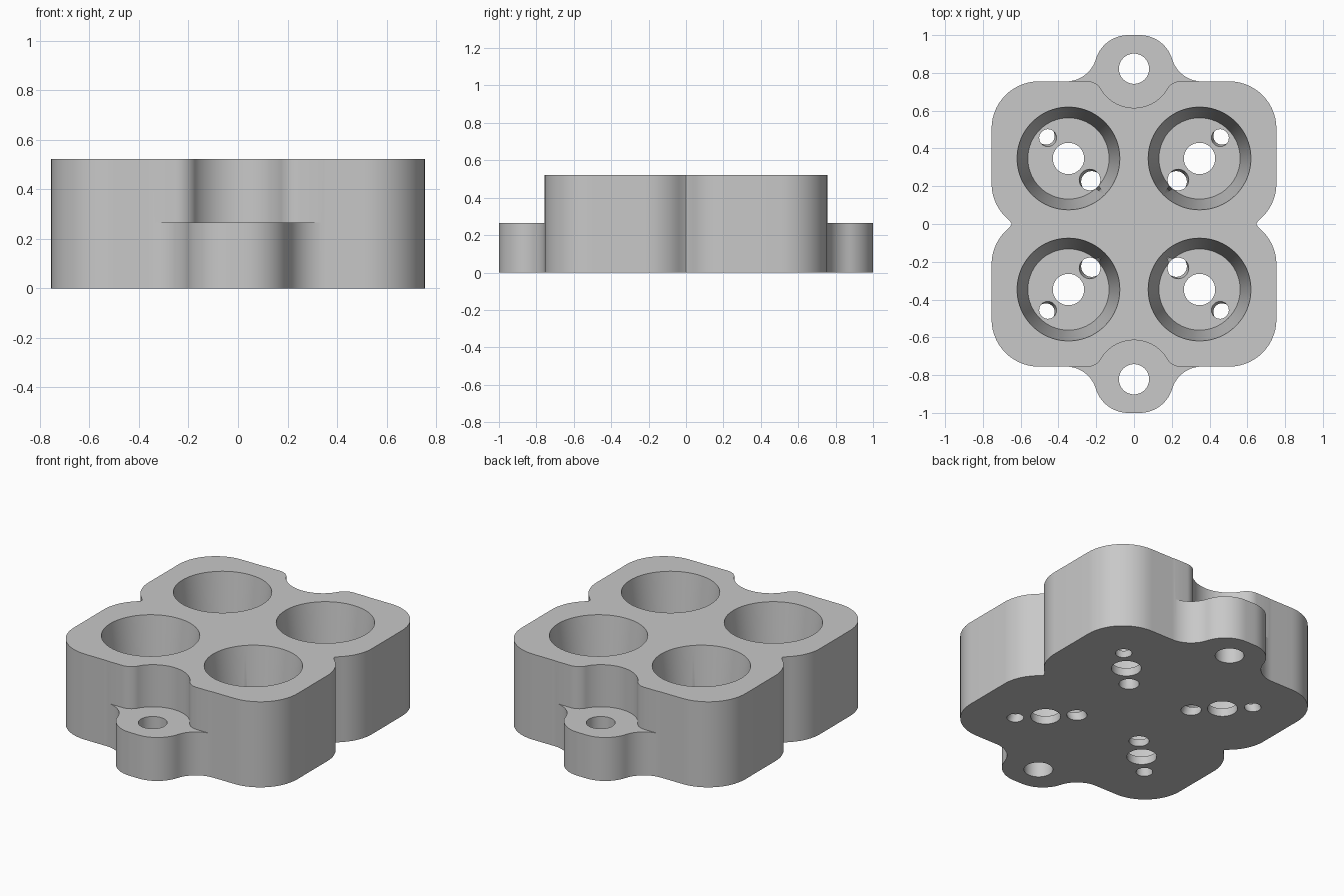
import bpy, bmesh, math
from mathutils import Vector

HEIGHT, LUG_TOP, FLOOR = 0.522, 0.265, 0.05
WELL = 0.347          # well centre offset in x and y
SIGNS = (-1, 1)

cube = bpy.data.objects.get("Cube")
if cube:
    bpy.data.objects.remove(cube, do_unlink=True)

grey = bpy.data.materials.new("light grey")
grey.use_nodes = True
grey.diffuse_color = (0.58, 0.58, 0.58, 1)
grey.node_tree.nodes["Principled BSDF"].inputs["Base Color"].default_value = grey.diffuse_color


def arc(cx, cy, r, start, end, steps=14):
    angles = [math.radians(start + (end - start) * i / steps) for i in range(steps + 1)]
    return [(cx + r * math.cos(a), cy + r * math.sin(a)) for a in angles]


def add_object(name, bm):
    bmesh.ops.recalc_face_normals(bm, faces=bm.faces)
    mesh = bpy.data.meshes.new(name)
    bm.to_mesh(mesh)
    bm.free()
    mesh.materials.append(grey)
    obj = bpy.data.objects.new(name, mesh)
    bpy.context.collection.objects.link(obj)
    return obj


def prism(name, points, z0, z1):
    bm = bmesh.new()
    face = bm.faces.new([bm.verts.new((x, y, z0)) for x, y in points])
    top = bmesh.ops.extrude_face_region(bm, geom=[face])["geom"]
    verts = [v for v in top if isinstance(v, bmesh.types.BMVert)]
    bmesh.ops.translate(bm, verts=verts, vec=(0, 0, z1 - z0))
    return add_object(name, bm)


def round_cutter(name, bottom, top, r0, r1, segments):
    """Round cutter between two centres; it may taper or lean."""
    bm = bmesh.new()
    rings = []
    for centre, r in ((bottom, r0), (top, r1)):
        rings.append([bm.verts.new(Vector(centre) + Vector((x, y, 0)))
                      for x, y in arc(0, 0, r, 0, 360, segments)[:-1]])
    low, high = rings
    bm.faces.new(low)
    bm.faces.new(high)
    for i in range(segments):
        j = (i + 1) % segments
        bm.faces.new((low[i], low[j], high[j], high[i]))
    return add_object(name, bm)


def cut(body, cutter):
    cutter.hide_render = True
    mod = body.modifiers.new(cutter.name, "BOOLEAN")
    mod.operation = "DIFFERENCE"
    mod.solver = "EXACT"
    mod.object = cutter
    bpy.context.view_layer.objects.active = body
    bpy.ops.object.modifier_apply(modifier=mod.name)
    bpy.data.objects.remove(cutter, do_unlink=True)


# Body outline: waist notch, rounded corner, flared mounting lug
blend = math.degrees(math.atan2(0.10, 0.33))
quarter = [(0.655, 0.012)]
quarter += arc(0.504, 0.215, 0.25, -45, 0)
quarter += arc(0.504, 0.505, 0.25, 0, 90)
quarter += arc(0.36, 0.92, 0.165, -90, blend - 180)
quarter += arc(0.03, 0.82, 0.18, blend, 90)[1:]
half = quarter + [(-x, y) for x, y in reversed(quarter)]
tip = (0.647, 0)
outline = [tip] + half + [(-tip[0], 0)] + [(-x, -y) for x, y in half]
body = prism("holder_body", outline, 0, HEIGHT)

# Step the two lugs down, with a scooped recess behind each
lean = math.degrees(math.atan2(0.151, 0.25))
scoop = [(0.4, 1.1), (0.4, 0.757)]
scoop += arc(0.25, 0.669, 0.088, 90, 180 - lean)
scoop += arc(0, 0.82, 0.205, -lean, -90)[1:]
scoop += [(-x, y) for x, y in reversed(scoop[:-1])]
for s in SIGNS:
    cut(body, prism("lug_step", [(x, s * y) for x, y in scoop], LUG_TOP, HEIGHT + 0.1))
    cut(body, round_cutter("lug_hole", (0, s * 0.822, -0.1), (0, s * 0.822, 0.4),
                           0.08, 0.08, 48))

# Four tapered wells, each with a centre hole and two leaning pin holes
slope = (0.272 - 0.215) / (HEIGHT - FLOOR)
for sx in SIGNS:
    for sy in SIGNS:
        cx, cy = sx * WELL, sy * WELL
        cut(body, round_cutter("well", (cx, cy, FLOOR), (cx, cy, HEIGHT + 0.1),
                               0.215, 0.272 + slope * 0.1, 80))
        cut(body, round_cutter("centre_hole", (cx, cy, -0.1), (cx, cy, 0.15),
                               0.083, 0.083, 48))
        for low, high, r in ((0.22, 0.24, 0.056), (0.47, 0.45, 0.046)):
            cut(body, round_cutter("pin_hole", (sx * low, sy * low, -0.02),
                                   (sx * high, sy * high, 0.08), r, r, 32))

bpy.ops.object.select_all(action="DESELECT")
body.select_set(True)
bpy.context.view_layer.objects.active = body
bpy.ops.object.shade_smooth_by_angle(angle=math.radians(30))
